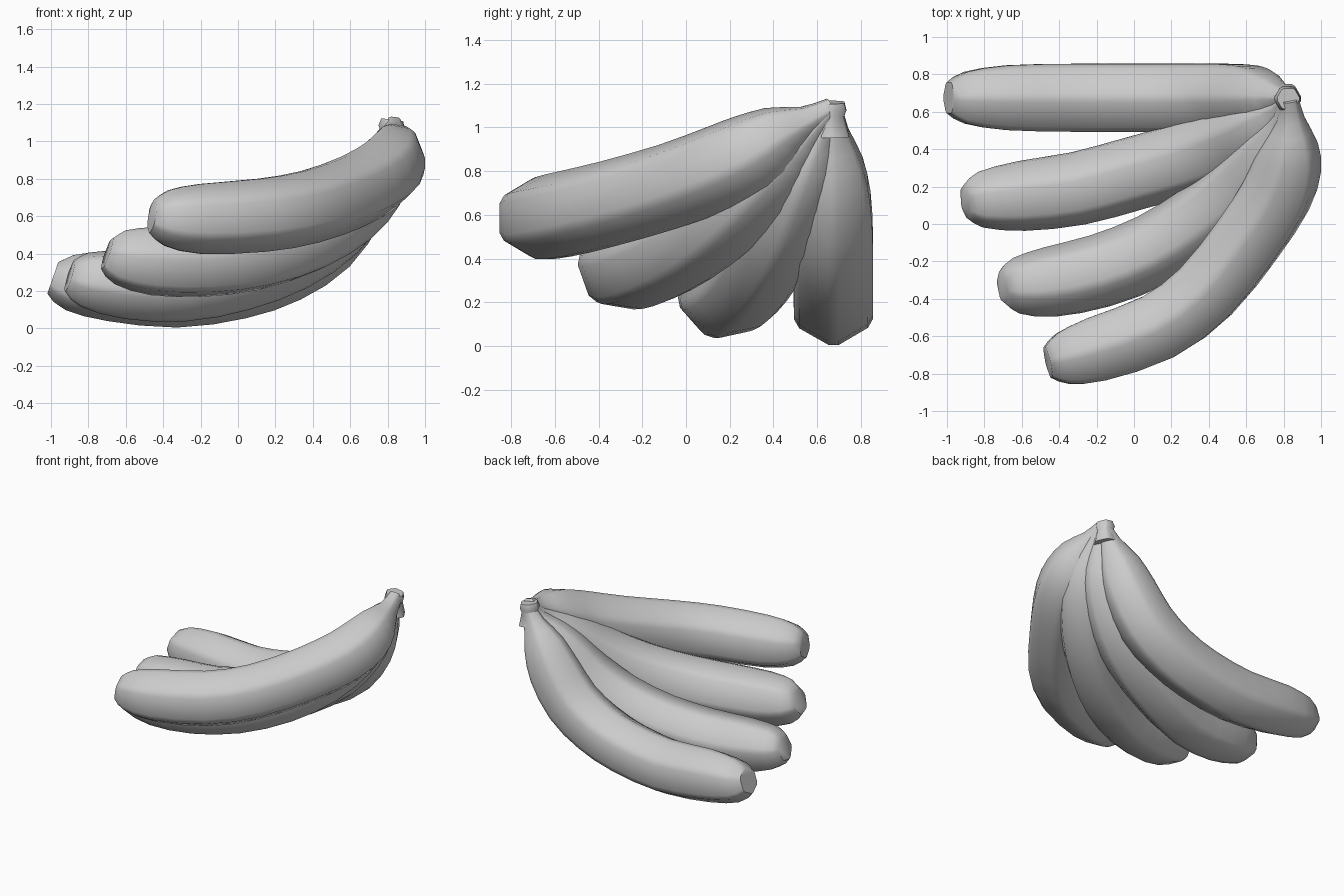
import bpy, bmesh, math
from mathutils import Vector

cube = bpy.data.objects.get("Cube")
if cube:
    bpy.data.objects.remove(cube, do_unlink=True)

grey = bpy.data.materials.new("light_grey")
grey.use_nodes = True
colour = (0.6, 0.6, 0.6, 1)
grey.diffuse_color = colour
grey.node_tree.nodes["Principled BSDF"].inputs["Base Color"].default_value = colour

# Thickness of a fruit from blunt tip to thin neck
RADII = [.09, .15, .188, .197, .197, .197, .197, .185, .145, .075, .05]
STEPS = 2


def spline(values):
    """Catmull-Rom samples through a list of vectors."""
    pts = [2 * values[0] - values[1]] + values + [2 * values[-1] - values[-2]]
    out = []
    for a, b, c, d in zip(pts, pts[1:], pts[2:], pts[3:]):
        for i in range(STEPS):
            t = i / STEPS
            out.append(.5 * (2 * b + (c - a) * t + (2 * a - 5 * b + 4 * c - d) * t ** 2
                             + (3 * b - a - 3 * c + d) * t ** 3))
    return out + [values[-1]]


def finish(name, bm):
    bmesh.ops.recalc_face_normals(bm, faces=bm.faces)
    mesh = bpy.data.meshes.new(name)
    bm.to_mesh(mesh)
    bm.free()
    mesh.materials.append(grey)
    obj = bpy.data.objects.new(name, mesh)
    bpy.context.collection.objects.link(obj)
    bpy.ops.object.select_all(action='DESELECT')
    obj.select_set(True)
    bpy.context.view_layer.objects.active = obj
    bpy.ops.object.shade_smooth_by_angle(angle=math.radians(48))


def loft(name, path, radii, normal):
    """Six-sided tube with softened corners, one corner facing outward."""
    bm = bmesh.new()
    rings = []
    for i, (p, r) in enumerate(zip(path, radii)):
        tangent = (path[min(i + 1, len(path) - 1)] - path[max(i - 1, 0)]).normalized()
        outer = tangent.cross(normal).normalized()
        side = tangent.cross(outer)
        ring = []
        for k in range(6):
            for soft in (-7, 7):
                a = math.radians(60 * k + soft)
                ring.append(bm.verts.new(p + r * (math.cos(a) * outer + math.sin(a) * side)))
        rings.append(ring)
    for low, high in zip(rings, rings[1:]):
        for k in range(12):
            j = (k + 1) % 12
            bm.faces.new((low[k], low[j], high[j], high[k]))
    bm.faces.new(rings[0])
    bm.faces.new(rings[-1])
    finish(name, bm)


# Centre lines, tip to neck
fruits = {
    "back_banana": [(-.99, .675, .27), (-.9, .675, .245), (-.68, .675, .225), (-.33, .675, .2),
                    (0, .675, .245), (.25, .675, .33), (.46, .675, .47), (.61, .675, .67),
                    (.7, .675, .84), (.78, .675, .98), (.83, .67, 1.09)],
    "middle_back_banana": [(-.9, .12, .28), (-.82, .13, .26), (-.6, .15, .235), (-.3, .19, .23),
                           (0, .27, .285), (.28, .35, .39), (.5, .43, .54), (.65, .5, .72),
                           (.74, .56, .86), (.8, .62, .99), (.83, .67, 1.09)],
    "middle_front_banana": [(-.7, -.34, .4), (-.63, -.33, .38), (-.45, -.31, .36), (-.18, -.25, .36),
                            (.1, -.14, .395), (.36, .02, .48), (.57, .19, .61), (.71, .34, .76),
                            (.78, .46, .88), (.82, .58, 1), (.83, .67, 1.09)],
    "front_banana": [(-.46, -.74, .6), (-.38, -.72, .59), (-.2, -.67, .585), (.13, -.55, .605),
                     (.385, -.36, .65), (.61, -.08, .73), (.76, .15, .815), (.82, .31, .89),
                     (.84, .43, .965), (.84, .56, 1.03), (.83, .67, 1.09)],
}
for name, points in fruits.items():
    pts = [Vector(p) for p in points]
    normal = (pts[5] - pts[0]).cross(pts[-1] - pts[5]).normalized()
    loft(name, spline(pts), spline(RADII), normal)

# Short flared stem joining the necks
stem = [Vector(p) for p in ((.81, .67, .96), (.82, .67, 1.05), (.82, .67, 1.08), (.825, .67, 1.115))]
loft("stem", stem, [.085, .058, .07, .06], Vector((0, -1, 0)))
